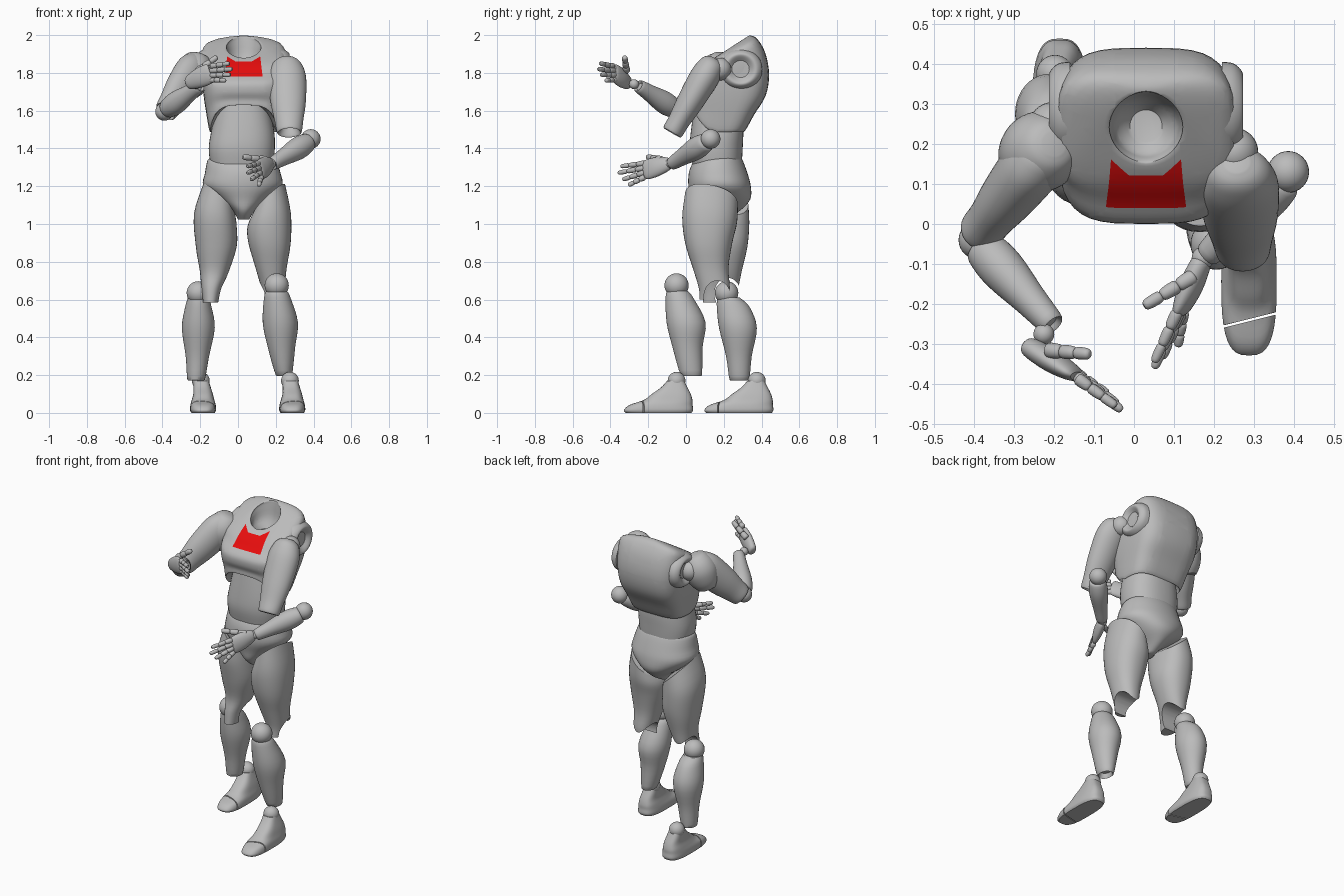
import bpy, bmesh
from math import cos, sin, tau
from mathutils import Vector as V

SEG, STEPS = 40, 4
cube = bpy.data.objects.get("Cube")
if cube:
    bpy.data.objects.remove(cube)


def material(name, colour):
    m = bpy.data.materials.new(name)
    m.use_nodes = True
    m.diffuse_color = colour
    m.node_tree.nodes["Principled BSDF"].inputs["Base Color"].default_value = colour
    return m


GREY = material("plain grey", (.5, .5, .5, 1))
RED = material("chest red", (.8, .004, .004, 1))
parts = []


def finish(name, bm):
    bmesh.ops.recalc_face_normals(bm, faces=bm.faces)
    mesh = bpy.data.meshes.new(name)
    bm.to_mesh(mesh)
    bm.free()
    mesh.materials.append(GREY)
    ob = bpy.data.objects.new(name, mesh)
    bpy.context.collection.objects.link(ob)
    parts.append(ob)
    return ob


def spline(a, b, c, d, t):
    return b + (c - a) * (t / 2) + (a * 2 - b * 5 + c * 4 - d) * (t * t / 2) \
        + (b * 3 - a - c * 3 + d) * (t ** 3 / 2)


def skin(name, rings):
    """Closed surface through rings of points, smoothed along its length."""
    n, full = len(rings), []
    for i in range(n - 1):
        near = [rings[max(0, min(n - 1, i + k))] for k in (-1, 0, 1, 2)]
        for s in range(STEPS):
            full.append([spline(*four, s / STEPS) for four in zip(*near)])
    full.append(rings[-1])
    bm = bmesh.new()
    loops = [[bm.verts.new(p) for p in ring] for ring in full]
    for a, b in zip(loops, loops[1:]):
        for j in range(SEG):
            k = (j + 1) % SEG
            bm.faces.new((a[j], a[k], b[k], b[j]))
    bm.faces.new(loops[0])
    bm.faces.new(loops[-1])
    return finish(name, bm)


def rounded(power):
    for j in range(SEG):
        c, s = cos(tau * j / SEG), sin(tau * j / SEG)
        yield (abs(c) ** power * (1 if c > 0 else -1),
               abs(s) ** power * (1 if s > 0 else -1))


def stack(name, rows, power=1.0, round_below=0):
    """Rows: x, y, z, half width, half depth, slope in y, slope in x, front lift."""
    rings = []
    for row in rows:
        x, y, z, rx, ry, ty, tx, lift = tuple(row) + (0,) * (8 - len(row))
        rings.append([V((x + c * rx, y + s * ry,
                         z + s * ry * ty + c * rx * tx + lift * max(0, -s) ** 2))
                      for c, s in rounded(1 if rx < round_below else power)])
    return skin(name, rings)


def limb(name, start, end, rows, hint=(0, 0, 1)):
    """Rows: position along the axis, radius towards hint, radius across it."""
    start, end = V(start), V(end)
    axis = (end - start).normalized()
    u = (V(hint) - axis * axis.dot(V(hint))).normalized()
    w = axis.cross(u)
    return skin(name, [[start.lerp(end, t) + u * (c * a) + w * (s * b)
                        for c, s in rounded(1)] for t, a, b in rows])


def ball(name, centre, r):
    bm = bmesh.new()
    bmesh.ops.create_uvsphere(bm, u_segments=32, v_segments=16, radius=r)
    bmesh.ops.translate(bm, verts=bm.verts, vec=centre)
    return finish(name, bm)


def carve(part, start, end, tall, wide):
    """Cut an oval bar out of a part."""
    cutter = limb("cutter", start, end, [(0, tall, wide), (1, tall, wide)])
    parts.remove(cutter)
    cutter.hide_render = True
    mod = part.modifiers.new("carve", 'BOOLEAN')
    mod.operation, mod.object = 'DIFFERENCE', cutter
    bpy.context.view_layer.objects.active = part
    bpy.ops.object.modifier_apply(modifier=mod.name)
    bpy.data.objects.remove(cutter)


# Chest shell with arched lower edge and hollow neck
X = .03
chest = stack("chest", [
    (X, .17, 1.58, .12, .1, 0, 0, .06), (X, .165, 1.51, .165, .13, 0, 0, .13),
    (X, .165, 1.49, .18, .145, 0, 0, .14), (X, .19, 1.58, .197, .172, 0, 0, .08),
    (X, .212, 1.68, .212, .21, 0, 0, .02), (X, .223, 1.77, .22, .217, .1),
    (X, .237, 1.85, .222, .183, .3), (X, .237, 1.91, .209, .14, .5),
    (X, .24, 1.937, .105, .096, .63), (X, .243, 1.925, .09, .084, .6),
    (X, .245, 1.87, .075, .07, .3), (X, .245, 1.83, .04, .04)], .56, .15)

# Red chest panel, cut into the shell, with a scooped top edge
LOW, MID, SCOOP, HALF = 1.782, 1.86, .042, .1
bm = bmesh.new()
bm.from_mesh(chest.data)
cuts = [((X, 0, LOW), (0, 0, 1)), ((X, 0, MID), (0, 0, 1))]
for s in (-1, 1):
    cuts += [((X + s * HALF, 0, LOW), (s, 0, .12)),
             ((X + s * SCOOP, 0, MID), (-s * .6, 0, 1))]
for co, no in cuts:
    bmesh.ops.bisect_plane(bm, geom=bm.verts[:] + bm.edges[:] + bm.faces[:],
                           plane_co=co, plane_no=V(no).normalized())
for f in bm.faces:
    c = f.calc_center_median()
    off = abs(c.x - X)
    if LOW < c.z < MID + .6 * max(0, off - SCOOP) and off < HALF - .12 * (c.z - LOW) \
            and c.y < .2 and f.normal.y < -.1:
        f.material_index = 1
bm.to_mesh(chest.data)
bm.free()
chest.data.materials.append(RED)

# Abdomen and pelvis
stack("abdomen", [(.025, .17, 1.66, .13, .12), (.025, .165, 1.5, .165, .138),
                  (.02, .16, 1.4, .175, .14), (.02, .165, 1.31, .165, .13)], .85)
stack("pelvis", [(.02, .165, 1.345, .165, .11, .1), (.02, .165, 1.335, .182, .13, .1),
                 (.025, .17, 1.27, .2, .155), (.025, .178, 1.2, .208, .165),
                 (.027, .185, 1.13, .135, .155), (.03, .165, 1.07, .06, .12),
                 (.03, .15, 1.025, .03, .06)], .95)

# Shoulder sockets, balls and pad
for side, s in (("left", 1), ("right", -1)):
    limb(side + "_shoulder_socket", (X + s * .19, .29, 1.82), (X + s * .24, .29, 1.82),
         [(0, .11, .115), (.6, .1, .11), (1, .085, .09), (1, .07, .07), (.6, .045, .045)])
ball("left_shoulder_ball", (.25, .18, 1.82), .06)
ball("right_shoulder_ball", (-.2, .24, 1.81), .065)
limb("right_shoulder_pad", (-.2, .2, 1.9), (-.27, .16, 1.69),
     [(0, .03, .03), (.06, .06, .06), (.25, .09, .09), (.5, .102, .1),
      (.8, .088, .085), (1, .06, .06)])

# Upper arms, hollow at the elbow
ARM = [(0, .03, .03), (.04, .062, .055), (.12, .085, .07), (.28, .1, .078),
       (.6, .093, .07), (.85, .076, .058), (1, .066, .055), (1, .055, .042), (.85, .03, .03)]
limb("left_upper_arm", (.257, .155, 1.875), (.272, -.07, 1.49), ARM, (1, 0, 0))
limb("right_upper_arm", (-.205, .21, 1.87), (-.38, -.015, 1.6), ARM)

# Elbows, forearms and wrists
FOREARM = [(0, .035, .035), (.04, .05, .05), (.3, .06, .056), (.7, .045, .042),
           (1, .034, .032), (.97, .02, .02)]
ball("left_elbow", (.385, .13, 1.45), .052)
limb("left_forearm", (.375, .11, 1.435), (.185, -.075, 1.32), FOREARM)
ball("left_wrist", (.172, -.085, 1.32), .028)
ball("right_elbow", (-.39, -.04, 1.595), .048)
limb("right_forearm", (-.38, -.055, 1.605), (-.205, -.25, 1.73), FOREARM)
ball("right_wrist", (-.225, -.275, 1.74), .026)


# Hands: palm, then fingers of three jointed segments
def finger(name, base, tip, r):
    base, tip = V(base), V(tip)
    for k in range(3):
        q = r * (1 - .1 * k)
        limb(f"{name}_segment_{k + 1}", base.lerp(tip, k / 3), base.lerp(tip, (k + 1) / 3),
             [(-.06, q * .5, q * .5), (.1, q, q), (.8, q * .92, q * .92), (1, q * .5, q * .5)])


def hand(side, wrist, knuckle, spread, tips, thumb):
    limb(side + "_palm", wrist, knuckle,
         [(-.05, .02, .014), (.05, .036, .025), (.5, .052, .029), (.9, .053, .021),
          (1.03, .042, .012)], spread)
    for i, tip in enumerate(tips):
        finger(f"{side}_finger_{i + 1}", V(knuckle) + V(spread) * (.037 - .025 * i), tip, .015)
    finger(side + "_thumb", *thumb, .019)


hand("left", (.17, -.09, 1.32), (.115, -.22, 1.285), (-.2, 0, .98),
     [(.05, -.345, 1.305), (.05, -.36, 1.27), (.07, -.335, 1.235), (.11, -.305, 1.205)],
     ((.15, -.13, 1.34), (.025, -.205, 1.355)))
hand("right", (-.265, -.305, 1.745), (-.145, -.378, 1.8), (.1, -.2, .97),
     [(-.045, -.455, 1.85), (-.03, -.465, 1.82), (-.04, -.45, 1.79), (-.065, -.425, 1.76)],
     ((-.215, -.315, 1.81), (-.11, -.325, 1.885)))

# Thighs, hollowed at the knee
left_thigh = stack("left_thigh", [
    (.165, .135, 1.13, .085, .14, -.2, .9), (.165, .125, 1.02, .115, .145, -.1, .3),
    (.167, .12, .9, .112, .125), (.175, .13, .77, .083, .095),
    (.185, .15, .66, .062, .082), (.185, .145, .6, .052, .074)], .9)
right_thigh = stack("right_thigh", [
    (-.1, .19, 1.13, .085, .14, -.2, -.9), (-.12, .19, 1.02, .113, .145, -.1, -.3),
    (-.115, .2, .88, .108, .125), (-.125, .2, .75, .077, .095),
    (-.14, .185, .66, .054, .09), (-.145, .165, .585, .04, .075)], .9)
for thigh, y, z in ((left_thigh, .165, .615), (right_thigh, .22, .63)):
    carve(thigh, (-.5, y, z), (.5, y, z), .085, .07)

# Knees and shins
ball("left_knee", (.205, -.05, .675), .064)
stack("left_shin", [(.205, -.045, .645, .055, .055), (.208, -.035, .61, .07, .073),
                    (.224, 0, .48, .093, .103), (.23, .008, .35, .073, .08),
                    (.243, .028, .2, .043, .056), (.243, .028, .225, .03, .035)])
ball("right_knee", (-.21, .215, .635), .062)
stack("right_shin", [(-.21, .225, .61, .055, .06), (-.21, .25, .56, .07, .087),
                     (-.21, .275, .45, .087, .1), (-.215, .28, .3, .062, .068),
                     (-.222, .283, .175, .046, .052), (-.222, .283, .2, .03, .035)])

# Ankles and feet, with a slanted slot behind the toe cap
for side, x, y, s in (("left", .287, -.05, 1), ("right", -.185, .375, -1)):
    ball(side + "_ankle", (x - .012, y, .17), .047)
    foot = stack(side + "_foot", [
        (x, y - .095, 0, .062, .174), (x, y - .095, .015, .069, .183),
        (x, y - .082, .042, .067, .167), (x, y - .045, .068, .06, .129),
        (x, y - .028, .1, .052, .103),
        (x - .005, y - .012, .135, .046, .07), (x - .01, y - .005, .17, .04, .045)], .68)
    carve(foot, (x - .1, y - .19 - s * .025, .03), (x + .1, y - .19 + s * .025, .03), .12, .003)

# Smooth shading with sharp rims
bpy.ops.object.select_all(action='DESELECT')
for ob in parts:
    ob.select_set(True)
bpy.context.view_layer.objects.active = chest
bpy.ops.object.shade_smooth_by_angle(angle=.7)
